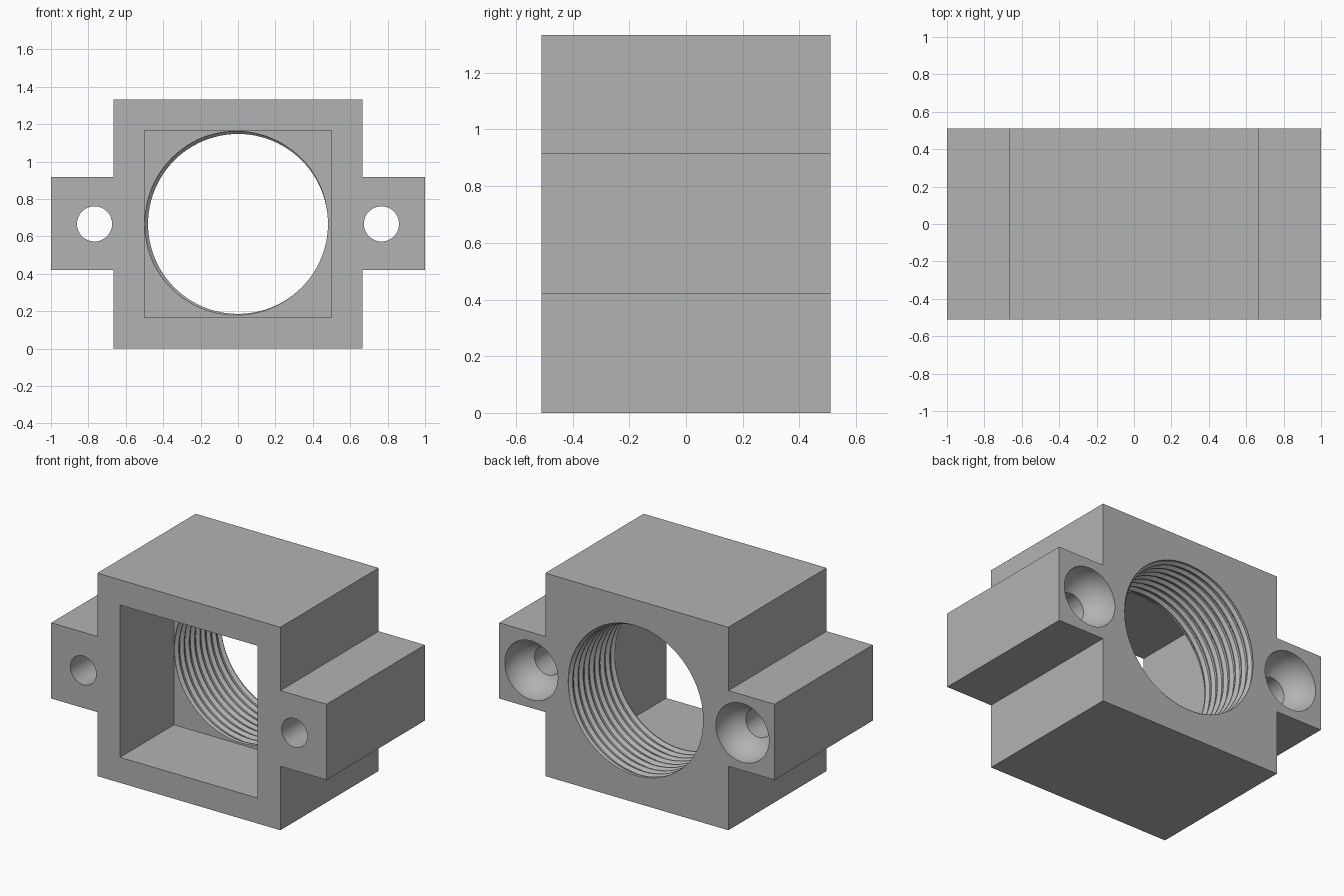
import bpy, bmesh, math
from mathutils import Matrix, Vector

if "Cube" in bpy.data.objects:
    bpy.data.objects.remove(bpy.data.objects["Cube"], do_unlink=True)

HALF_DEPTH, MID = 0.51, 0.667
FLOOR_Y = 0.05            # where the square pocket meets the threaded bore

grey = bpy.data.materials.new("plain grey")
grey.use_nodes = True
grey.diffuse_color = (0.45, 0.45, 0.45, 1)
grey.node_tree.nodes["Principled BSDF"].inputs["Base Color"].default_value = (0.45, 0.45, 0.45, 1)


def finish(name, bm):
    bmesh.ops.recalc_face_normals(bm, faces=bm.faces)
    mesh = bpy.data.meshes.new(name)
    bm.to_mesh(mesh)
    bm.free()
    mesh.materials.append(grey)
    obj = bpy.data.objects.new(name, mesh)
    bpy.context.collection.objects.link(obj)
    return obj


def prism(name, outline, y0, y1):
    """Extrude an (x, z) outline along y."""
    bm = bmesh.new()
    face = bm.faces.new([bm.verts.new((x, y0, z)) for x, z in outline])
    out = bmesh.ops.extrude_face_region(bm, geom=[face])
    moved = [v for v in out["geom"] if isinstance(v, bmesh.types.BMVert)]
    bmesh.ops.translate(bm, verts=moved, vec=(0, y1 - y0, 0))
    return finish(name, bm)


def circle(cx, cz, r, n=48):
    return [(cx + r * math.cos(math.tau * i / n), cz + r * math.sin(math.tau * i / n))
            for i in range(n)]


def ball(name, x, r):
    bm = bmesh.new()
    bmesh.ops.create_uvsphere(bm, u_segments=48, v_segments=24, radius=r,
                              matrix=Matrix.Translation((x, HALF_DEPTH, MID))
                              @ Matrix.Rotation(math.pi / 2, 4, "X"))
    return finish(name, bm)


def thread_cutter(name, minor, major, pitch, start, turns, n=96):
    """Closed helical solid whose profile is a trapezoid thread."""
    profile = [(0.0, minor), (0.3, major), (0.55, major), (0.85, minor)]
    rows = len(profile)
    bm = bmesh.new()

    def add(i, k):
        frac, r = profile[k % rows]
        a = -math.tau * i / n
        y = start + pitch * (k // rows + frac + i / n)
        return bm.verts.new((r * math.cos(a), y, MID + r * math.sin(a)))

    total = rows * turns
    grid = [[add(i, k) for k in range(total + (rows if i == 0 else 0) + 1)] for i in range(n)]

    def vert(i, k):
        return grid[i][k] if i < n else grid[0][k + rows]

    for i in range(n):
        for k in range(total):
            bm.faces.new((vert(i, k), vert(i + 1, k), vert(i + 1, k + 1), vert(i, k + 1)))
    # Close both open ends with fans
    rims = [e for e in bm.edges if e.is_boundary]
    middle = start + pitch * turns / 2
    for side in (-1, 1):
        rim = [e for e in rims if (e.verts[0].co.y - middle) * side > 0]
        y = sum(e.verts[0].co.y for e in rim) / len(rim)
        hub = bm.verts.new(Vector((0, y + side * pitch, MID)))
        for e in rim:
            bm.faces.new((e.verts[0], e.verts[1], hub))
    return finish(name, bm)


# Block with a mounting ear on each side
W, EAR, LOW, HIGH, TOP = 0.665, 1.0, 0.42, 0.917, 1.333
half = [(W, 0), (W, LOW), (EAR, LOW), (EAR, HIGH), (W, HIGH), (W, TOP)]
body = prism("housing_body", half + [(-x, z) for x, z in reversed(half)],
             -HALF_DEPTH, HALF_DEPTH)

# Cutters: square pocket, threaded bore, screw holes with round recesses
square = [(-0.5, MID - 0.5), (0.5, MID - 0.5), (0.5, MID + 0.5), (-0.5, MID + 0.5)]
pitch = 0.055
groove_phase = 0.425 + 200 / 360
cutters = [
    prism("pocket_cutter", square, -0.7, FLOOR_Y),
    thread_cutter("thread_cutter", 0.481, 0.499, pitch,
                  FLOOR_Y - pitch * (3 + groove_phase), 15),
]
for side, x in (("left", 0.767), ("right", -0.767)):
    cutters.append(prism(side + "_screw_hole_cutter", circle(x, MID, 0.094), -0.7, 0.7))
    cutters.append(ball(side + "_screw_recess_cutter", x, 0.193))

for cutter in cutters:
    mod = body.modifiers.new(cutter.name, "BOOLEAN")
    mod.operation = "DIFFERENCE"
    mod.solver = "EXACT"
    mod.object = cutter

# Apply the cuts, then remove the cutters
bpy.context.view_layer.update()
evaluated = body.evaluated_get(bpy.context.evaluated_depsgraph_get())
result = bpy.data.meshes.new_from_object(evaluated)
body.modifiers.clear()
body.data = result
for cutter in cutters:
    bpy.data.objects.remove(cutter, do_unlink=True)
result.materials.clear()
result.materials.append(grey)
for poly in result.polygons:
    poly.material_index = 0

bpy.ops.object.select_all(action="DESELECT")
body.select_set(True)
bpy.context.view_layer.objects.active = body
bpy.ops.object.shade_smooth_by_angle(angle=math.radians(25))
